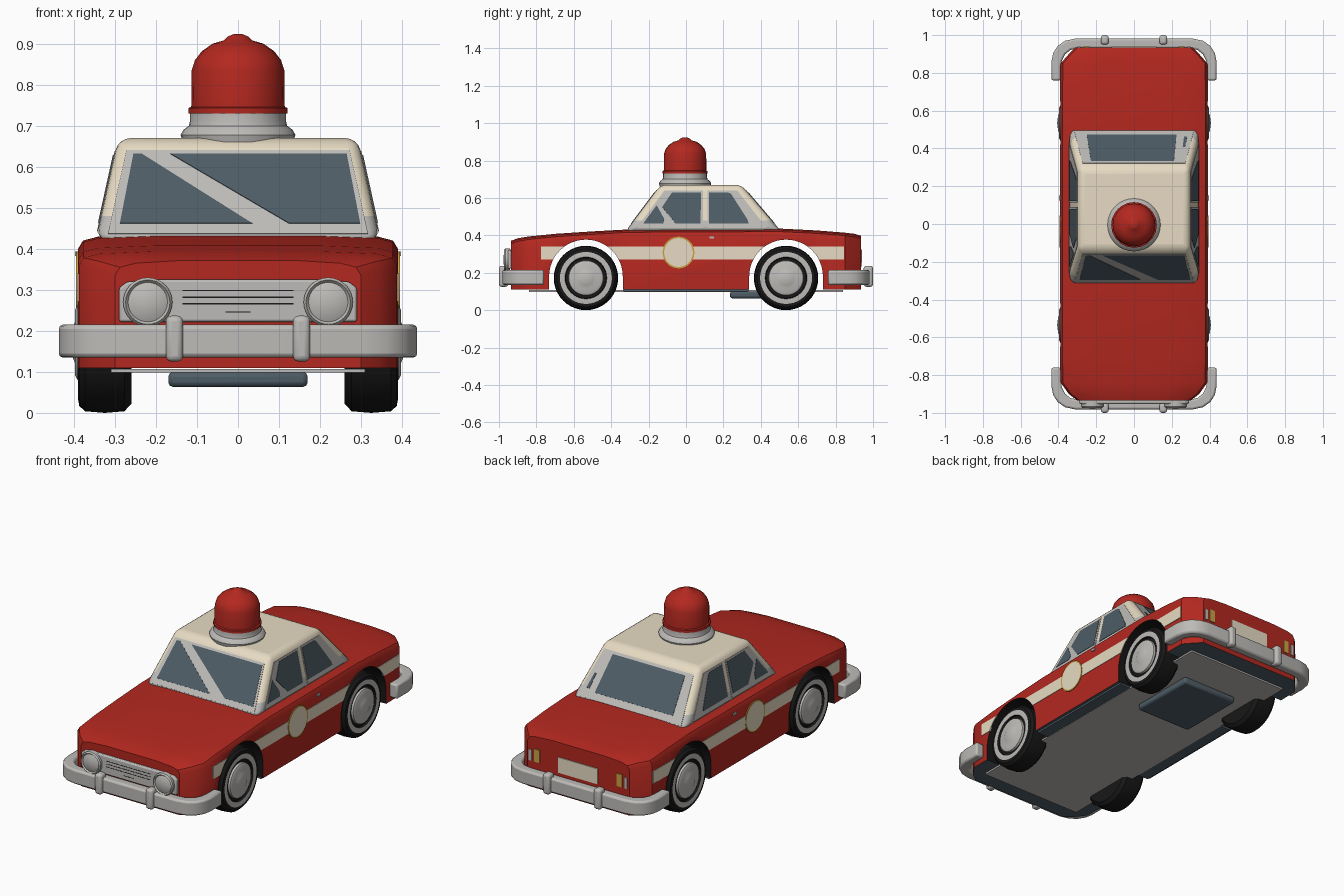
import bpy, bmesh
from math import sin, cos, pi, radians
from mathutils import Vector

if "Cube" in bpy.data.objects:
    bpy.data.objects.remove(bpy.data.objects["Cube"])


def material(name, r, g, b):
    m = bpy.data.materials.new(name)
    m.use_nodes = True
    m.diffuse_color = (r, g, b, 1)
    m.node_tree.nodes["Principled BSDF"].inputs["Base Color"].default_value = (r, g, b, 1)
    return m


RED = material("red_paint", .45, .021, .014)
CREAM = material("cream_paint", .82, .73, .56)
METAL = material("grey_metal", .51, .50, .48)
SLATE = material("slate_blue", .075, .108, .132)
BLACK = material("black_rubber", .009, .009, .009)
GOLD = material("gold_trim", .58, .36, .06)


def finish(name, bm, mats, bevel=0, segments=2, smooth=True):
    bmesh.ops.remove_doubles(bm, verts=bm.verts, dist=1e-5)
    bmesh.ops.recalc_face_normals(bm, faces=bm.faces)
    me = bpy.data.meshes.new(name)
    bm.to_mesh(me)
    bm.free()
    for m in mats:
        me.materials.append(m)
    ob = bpy.data.objects.new(name, me)
    bpy.context.collection.objects.link(ob)
    if bevel:
        mod = ob.modifiers.new("bevel", 'BEVEL')
        mod.width, mod.segments, mod.limit_method = bevel, segments, 'ANGLE'
    if smooth:
        bpy.ops.object.select_all(action='DESELECT')
        bpy.context.view_layer.objects.active = ob
        ob.select_set(True)
        bpy.ops.object.shade_smooth_by_angle(angle=radians(35))
    return ob


def prism(name, pts, offset, mat, **kw):
    """Extrude a 3D outline along an offset vector."""
    bm = bmesh.new()
    f = bm.faces.new([bm.verts.new(p) for p in pts])
    ext = bmesh.ops.extrude_face_region(bm, geom=[f], use_keep_orig=True)["geom"]
    moved = [v for v in ext if isinstance(v, bmesh.types.BMVert)]
    bmesh.ops.translate(bm, verts=moved, vec=Vector(offset))
    return finish(name, bm, [mat], **kw)


def box(name, x0, x1, y0, y1, z0, z1, mat, **kw):
    return prism(name, [(x0, y0, z0), (x1, y0, z0), (x1, y1, z0), (x0, y1, z0)],
                 (0, 0, z1 - z0), mat, **kw)


def lathe(name, profile, loc, axis, mats, rule=None, segs=32):
    """Spin (radius, height) points around an axis; rule gives a material per band."""
    bm = bmesh.new()
    rot = Vector((0, 0, 1)).rotation_difference(Vector(axis)).to_matrix()
    rings = [[bm.verts.new(rot @ Vector((r * cos(2 * pi * i / segs), r * sin(2 * pi * i / segs), h))
                           + Vector(loc)) for i in range(segs)] for r, h in profile]
    for k in range(len(rings) - 1):
        for i in range(segs):
            j = (i + 1) % segs
            f = bm.faces.new([rings[k][i], rings[k][j], rings[k + 1][j], rings[k + 1][i]])
            f.material_index = rule[k] if rule else 0
    return finish(name, bm, mats)


AXLE, HUB_Z, ARCH = .535, .172, .197


def cut_arches(ob):
    """Cut both wheel openings right across an object."""
    cutters = []
    for y in (-AXLE, AXLE):
        arc = [(-1, y + ARCH * cos(a), .18 + ARCH * sin(a)) for a in [pi * i / 24 for i in range(25)]]
        outline = [(-1, y + ARCH, -.1)] + arc + [(-1, y - ARCH, -.1)]
        cutter = prism("arch_cutter", outline, (2, 0, 0), BLACK, smooth=False)
        mod = ob.modifiers.new("arch", 'BOOLEAN')
        mod.operation, mod.solver, mod.object = 'DIFFERENCE', 'EXACT', cutter
        cutters.append(cutter)
    dg = bpy.context.evaluated_depsgraph_get()
    me = bpy.data.meshes.new_from_object(ob.evaluated_get(dg))
    ob.modifiers.clear()
    ob.data = me
    for c in cutters:
        bpy.data.objects.remove(c)


# Body: loft of cross-sections (y, half width, top height)
stations = [(-.935, .30, .365), (-.90, .345, .378), (-.84, .388, .388), (-.7, .39, .402),
            (-.5, .39, .415), (-.3, .39, .426), (.5, .39, .430), (.7, .39, .42),
            (.85, .388, .408), (.90, .345, .402), (.935, .31, .392)]
bm = bmesh.new()
loops = []
for y, w, top in stations:
    half = [(w, .11), (w, top - .03), (w - .012, top - .01), (w - .05, top), (w * .5, top + .006)]
    section = half + [(-x, z) for x, z in reversed(half)]
    loops.append([bm.verts.new((x, y, z)) for x, z in section])
for a, b in zip(loops, loops[1:]):
    for i in range(len(a)):
        j = (i + 1) % len(a)
        bm.faces.new([a[i], a[j], b[j], b[i]])
bm.faces.new(loops[0])
bm.faces.new(loops[-1])
body = finish("body", bm, [RED, SLATE, BLACK])
cut_arches(body)
for f in body.data.polygons:
    c, n = f.center, f.normal
    if n.z < -.9 and c.z < .12:
        f.material_index = 1
    elif abs(n.x) < .1 and abs(abs(c.y) - AXLE) < .21 and c.z < .385:
        f.material_index = 2


# Cabin: tapered block with rounded corners and a grey lower band
def lerp(a, b, z):
    return a + (b - a) * (z - .42) / .25


def side_x(z): return lerp(.347, .292, z)
def front_y(z): return lerp(-.322, -.135, z)
def rear_y(z): return lerp(.508, .295, z)


bm = bmesh.new()
low, mid, high = [[bm.verts.new((sx * side_x(z), fy(z), z)) for sx, fy in
                   ((-1, front_y), (1, front_y), (1, rear_y), (-1, rear_y))] for z in (.42, .48, .67)]
bm.faces.new(low)
bm.faces.new(high)
for a, b, index in ((low, mid, 1), (mid, high, 0)):
    for i in range(4):
        j = (i + 1) % 4
        bm.faces.new([a[i], a[j], b[j], b[i]]).material_index = index
finish("cabin", bm, [CREAM, METAL], bevel=.03, segments=4)


# Window frames and panes laid on the sloping cabin faces
def end_plate(name, fy, s, pts, thick, mat):
    prism(name, [(x, fy(z), z) for x, z in pts], Vector((0, s * .78, .62)) * thick, mat, smooth=False)


def side_plate(name, s, pts, thick, mat):
    prism(name, [(s * side_x(z), y, z) for y, z in pts], Vector((s * .97, 0, .22)) * thick, mat, smooth=False)


surround = [(-.317, .436), (.317, .436), (.272, .64), (-.272, .64)]
end_plate("windscreen_frame", front_y, -1, surround, .002, METAL)
end_plate("rear_window_frame", rear_y, 1, surround, .002, METAL)
end_plate("windscreen_pane_small", front_y, -1, [(-.288, .46), (.035, .46), (-.235, .63), (-.255, .63)], .004, SLATE)
end_plate("windscreen_pane_large", front_y, -1, [(.125, .46), (.298, .46), (.265, .63), (-.165, .63)], .004, SLATE)
end_plate("rear_window_pane", rear_y, 1, [(-.25, .465), (.225, .465), (.212, .628), (-.228, .628)], .004, SLATE)
end_plate("rear_window_sliver", rear_y, 1, [(.265, .475), (.282, .475), (.27, .54), (.258, .54)], .004, SLATE)
for s, side in ((1, "left"), (-1, "right")):
    side_plate(side + "_window_frame_front", s, [(-.26, .44), (.09, .44), (.09, .638), (-.115, .638)], .002, METAL)
    side_plate(side + "_window_frame_rear", s, [(.115, .44), (.43, .44), (.275, .638), (.115, .638)], .002, METAL)
    side_plate(side + "_quarter_pane", s, [(-.228, .463), (-.12, .463), (-.118, .49), (-.157, .56)], .004, SLATE)
    side_plate(side + "_front_pane", s,
               [(-.128, .55), (-.055, .463), (.078, .463), (.08, .628), (-.075, .628)], .004, SLATE)
    side_plate(side + "_rear_pane", s,
               [(.122, .463), (.335, .463), (.328, .485), (.24, .622), (.225, .628), (.122, .628)], .004, SLATE)

# Side stripes, round emblems and door handles
for s, side in ((1, "left"), (-1, "right")):
    stripe = box(side + "_stripe", s * .386, s * .3925, -.775, .845, .272, .34, CREAM, smooth=False)
    cut_arches(stripe)
    lathe(side + "_emblem", [(0, 0), (.085, 0), (.085, .005), (.077, .005), (0, .005)],
          (s * .3895, -.04, .308), (s, 0, 0), [GOLD, CREAM], [0, 0, 0, 1])
    box(side + "_door_handle", s * .385, s * .397, .125, .15, .382, .394, METAL)

# Wheels with pale wall ring and domed hubcap
wheel = [(0, -.065), (.15, -.065), (.168, -.048), (.172, 0), (.168, .048), (.155, .062), (.139, .065),
         (.112, .064), (.108, .055), (.094, .055), (.092, .066), (.08, .072), (.055, .07), (.04, .077), (0, .082)]
for s, side in ((1, "left"), (-1, "right")):
    for y, end in ((-AXLE, "front"), (AXLE, "rear")):
        lathe(f"{end}_{side}_wheel", wheel, (s * .325, y, HUB_Z), (s, 0, 0), [BLACK, METAL],
              [0] * 6 + [1, 0, 0] + [1] * 5, 40)

# Wraparound bumpers with upright guards
outer = [(.437, .76), (.437, .86), (.428, .905), (.405, .942), (.365, .97), (.31, .982)]
inner = [(.29, .93), (.335, .922), (.365, .898), (.382, .865), (.387, .83), (.387, .76)]
outline = outer + [(-x, y) for x, y in reversed(outer)] + [(-x, y) for x, y in reversed(inner)] + inner
for s, end in ((-1, "front"), (1, "rear")):
    prism(end + "_bumper", [(x, s * y, .135) for x, y in outline], (0, 0, .08), METAL, bevel=.01)
    for x in (-.155, .155):
        box(end + "_bumper_guard", x - .021, x + .021, s * .95, s * 1.0, .125, .237, METAL, bevel=.014, segments=3)

# Grille with slots, and round headlights
half = [(.29, .222), (.29, .305), (.27, .32), (.19, .325)]
prism("grille", [(x, -.93, z) for x, z in half + [(-x, z) for x, z in reversed(half)]],
      (0, -.022, 0), METAL, bevel=.006)
for z, w in ((.298, .135), (.282, .135), (.266, .135), (.246, .03)):
    box("grille_slot", -w, w, -.953, -.95, z - .0014, z + .0014, BLACK, smooth=False)
for x in (-.22, .22):
    lathe("headlight", [(0, 0), (.06, 0), (.06, .025), (.054, .033), (.048, .026), (.03, .034), (0, .037)],
          (x, -.94, .27), (0, -1, 0), [METAL])

# Rear number plate panel and lamps
box("rear_plate", -.12, .12, .93, .94, .233, .318, CREAM, smooth=False)
for s in (-1, 1):
    box("rear_lamp_amber", s * .235, s * .268, .93, .94, .255, .325, GOLD, smooth=False)
    box("rear_lamp_pale", s * .283, s * .3, .93, .94, .255, .315, METAL, smooth=False)

# Underside
box("floor_plate", -.31, .31, -.84, .84, .098, .107, METAL, smooth=False)
for s, side in ((1, "left"), (-1, "right")):
    box(side + "_sill", s * .31, s * .375, -.335, .335, .1, .111, SLATE, smooth=False)
box("fuel_tank", -.17, .17, .235, .62, .063, .1, SLATE, bevel=.012)

# Roof beacon
lathe("beacon_base", [(0, .655), (.135, .66), (.14, .678), (.133, .69), (.12, .70), (.117, .712),
                      (.117, .732), (0, .732)], (0, -.005, 0), (0, 0, 1), [METAL])
lathe("beacon_dome", [(0, .73), (.121, .73), (.121, .743), (.114, .746), (.113, .835), (.105, .86), (.088, .882),
                      (.062, .9), (.035, .908), (.026, .917), (.012, .923), (0, .924)],
      (0, -.005, 0), (0, 0, 1), [RED], segs=20)
